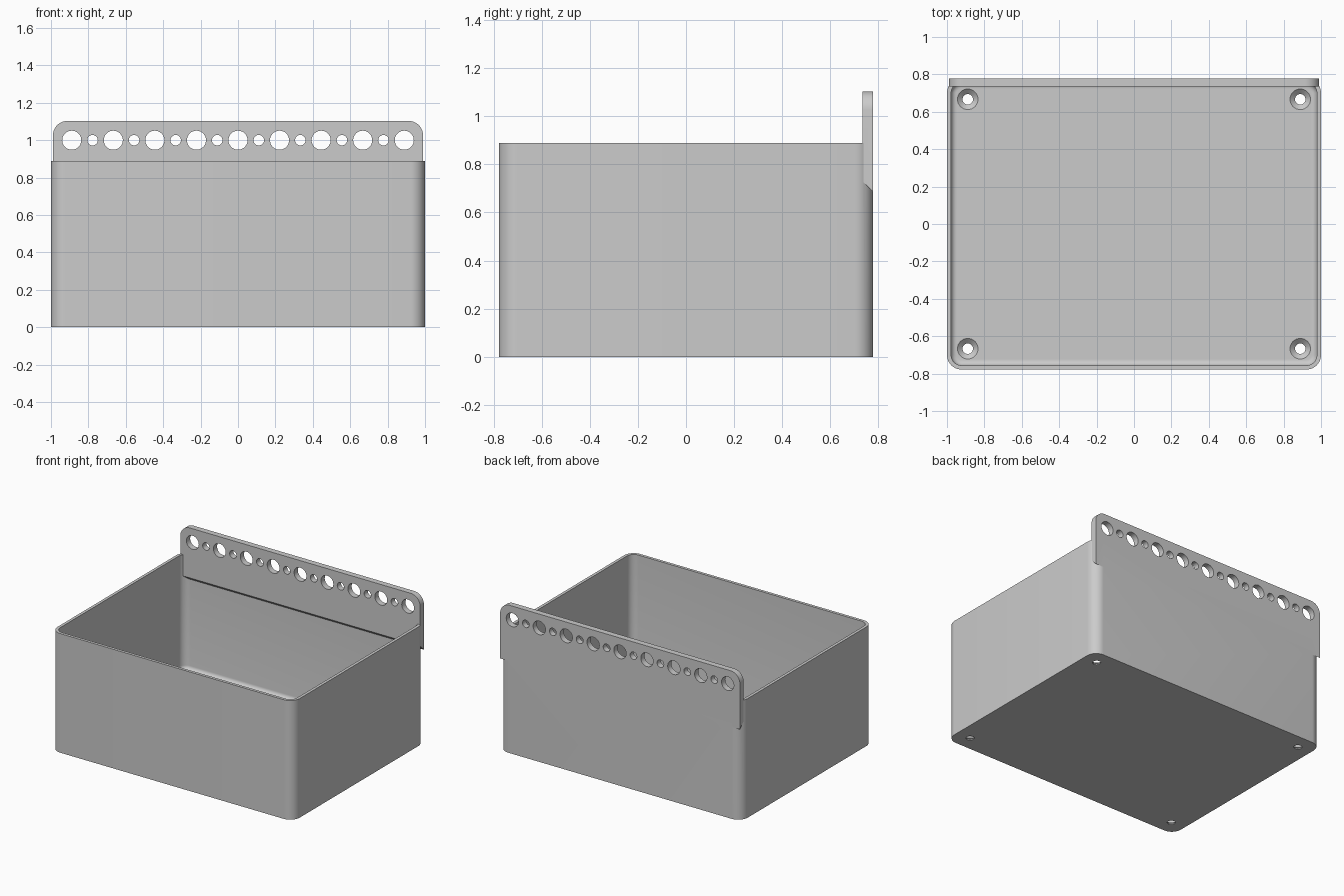
import bpy, bmesh, math
from mathutils import Vector

cube = bpy.data.objects.get("Cube")
if cube:
    bpy.data.objects.remove(cube)

HALF_X, HALF_Y, HEIGHT = 1.0, 0.778, 0.889
WALL, FLOOR, FILLET, RADIUS = 0.022, 0.033, 0.03, 0.078
PITCH = 2 / 9

grey = bpy.data.materials.new("plain_grey")
grey.use_nodes = True
colour = (0.6, 0.6, 0.6, 1)
grey.diffuse_color = colour
grey.node_tree.nodes["Principled BSDF"].inputs["Base Color"].default_value = colour


def make_object(name, bm):
    bmesh.ops.recalc_face_normals(bm, faces=bm.faces[:])
    mesh = bpy.data.meshes.new(name)
    bm.to_mesh(mesh)
    bm.free()
    mesh.materials.append(grey)
    obj = bpy.data.objects.new(name, mesh)
    bpy.context.collection.objects.link(obj)
    return obj


def loft(bm, rings):
    """Skin a stack of equal-length closed rings and cap both ends."""
    loops = [[bm.verts.new(p) for p in ring] for ring in rings]
    for a, b in zip(loops, loops[1:]):
        for i in range(len(a)):
            j = (i + 1) % len(a)
            bm.faces.new((a[i], a[j], b[j], b[i]))
    bm.faces.new(loops[0][::-1])
    bm.faces.new(loops[-1])


def rounded_ring(inset, z, steps=10):
    r = RADIUS - inset
    points = []
    for k, (sx, sy) in enumerate(((1, 1), (-1, 1), (-1, -1), (1, -1))):
        for i in range(steps + 1):
            a = (k + i / steps) * math.pi / 2
            points.append((sx * (HALF_X - RADIUS) + r * math.cos(a),
                           sy * (HALF_Y - RADIUS) + r * math.sin(a), z))
    return points


def circle(x, y, z, r, n=32):
    return [(x + r * math.cos(i * math.tau / n), y + r * math.sin(i * math.tau / n), z)
            for i in range(n)]


def combine(target, tool, operation):
    mod = target.modifiers.new(operation.title(), 'BOOLEAN')
    mod.operation, mod.solver, mod.object = operation, 'EXACT', tool
    bpy.context.view_layer.objects.active = target
    bpy.ops.object.modifier_apply(modifier=mod.name)
    bpy.data.objects.remove(tool)


# Open box with rounded corners and a filleted floor
bm = bmesh.new()
rings = [rounded_ring(0, 0), rounded_ring(0, HEIGHT), rounded_ring(WALL, HEIGHT)]
for i in range(7):
    a = i / 6 * math.pi / 2
    rings.append(rounded_ring(WALL + FILLET * (1 - math.cos(a)),
                              FLOOR + FILLET * (1 - math.sin(a))))
loft(bm, rings)
box = make_object("storage_box", bm)

# Hanging plate: rounded top corners, sloped underside
bm = bmesh.new()
plate_x, plate_top, plate_low, thick = 0.99, 1.103, 0.73, 0.044
front_y = HALF_Y - thick
outline = [(-plate_x, plate_low), (plate_x, plate_low)]
for side, start in ((1, 0), (-1, math.pi / 2)):
    for i in range(11):
        a = start + i / 10 * math.pi / 2
        outline.append((side * (plate_x - RADIUS) + RADIUS * math.cos(a),
                        plate_top - RADIUS + RADIUS * math.sin(a)))
front = [(x, front_y, z) for x, z in outline]
back = [(x, HALF_Y, z - thick if z == plate_low else z) for x, z in outline]
loft(bm, [front, back])
plate = make_object("hanging_plate", bm)

# Row of alternating large and small holes through the plate
bm = bmesh.new()
for i in range(17):
    x = (i - 8) * PITCH / 2
    r = 0.028 if i % 2 else 0.051
    rings = [[(px, y, pz) for px, pz, _ in circle(x, 1, 0, r)]
             for y in (front_y - 0.1, HALF_Y + 0.1)]
    loft(bm, rings)
combine(plate, make_object("plate_hole_cutter", bm), 'DIFFERENCE')

# Countersunk screw holes in the floor
bm = bmesh.new()
for sx in (-1, 1):
    for sy in (-1, 1):
        x, y = sx * 4 * PITCH, sy * 3 * PITCH
        loft(bm, [circle(x, y, z, r) for z, r in
                  ((-0.02, 0.028), (0.008, 0.028), (FLOOR, 0.055), (0.1, 0.055))])
combine(box, make_object("screw_hole_cutter", bm), 'DIFFERENCE')

# Fuse the plate to the back wall
combine(box, plate, 'UNION')

bpy.ops.object.select_all(action='DESELECT')
box.select_set(True)
bpy.context.view_layer.objects.active = box
bpy.ops.object.shade_smooth_by_angle(angle=math.radians(30))
